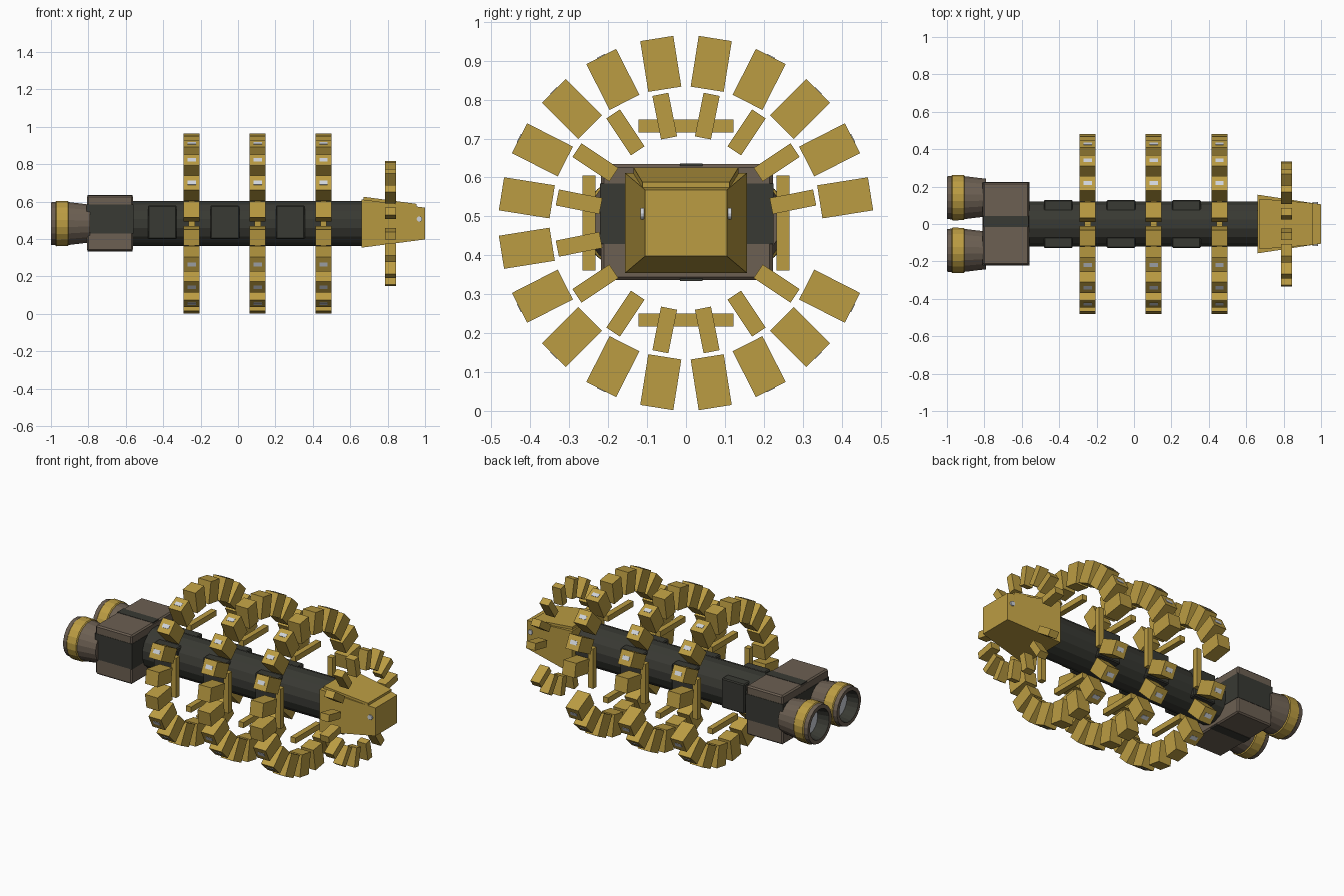
import bpy, bmesh, math
from mathutils import Matrix, Vector

if "Cube" in bpy.data.objects:
    bpy.data.objects.remove(bpy.data.objects["Cube"])

ZC = 0.483  # height of the long axis


def material(name, rgb):
    m = bpy.data.materials.new(name)
    m.diffuse_color = (*rgb, 1)
    m.use_nodes = True
    m.node_tree.nodes["Principled BSDF"].inputs["Base Color"].default_value = m.diffuse_color
    return m


GOLD = material("gold", (0.50, 0.335, 0.055))
BROWN = material("brown_grey", (0.150, 0.115, 0.085))
DARK = material("dark_olive", (0.040, 0.041, 0.033))
LIGHT = material("pale_light", (0.62, 0.65, 0.70))


def finish(name, bm, mats):
    bmesh.ops.recalc_face_normals(bm, faces=bm.faces)
    me = bpy.data.meshes.new(name)
    bm.to_mesh(me)
    bm.free()
    for m in mats:
        me.materials.append(m)
    ob = bpy.data.objects.new(name, me)
    bpy.context.collection.objects.link(ob)
    return ob


def add_box(bm, centre, size, turn=Matrix(), mat=0):
    m = turn @ Matrix.Translation(centre) @ Matrix.Diagonal((*size, 1))
    vs = bmesh.ops.create_cube(bm, size=1, matrix=m)["verts"]
    for f in {f for v in vs for f in v.link_faces}:
        f.material_index = mat


def box(name, centre, size, mat, bevel=0):
    bm = bmesh.new()
    add_box(bm, centre, size)
    if bevel:
        bmesh.ops.bevel(bm, geom=bm.edges[:], offset=bevel, segments=1, affect='EDGES')
    return finish(name, bm, [mat])


def lathe(name, profile, y, sides, mats, rule=lambda x: 0):
    """Spin (x, radius) points around a line parallel to x."""
    bm = bmesh.new()
    rings = []
    for x, r in profile:
        rings.append([bm.verts.new((x, y + r * math.sin(a), ZC + r * math.cos(a)))
                      for a in (math.tau * (i + 0.5) / sides for i in range(sides))])
    for k in range(len(rings) - 1):
        for i in range(sides):
            j = (i + 1) % sides
            f = bm.faces.new((rings[k][i], rings[k][j], rings[k + 1][j], rings[k + 1][i]))
            f.material_index = rule(k)
    bm.faces.new(rings[0])
    last = bm.faces.new(rings[-1])
    last.material_index = rule(len(rings) - 1)
    return finish(name, bm, mats)


def frustum(name, x0, sect0, x1, sect1, mat):
    """Four-sided taper; each section is (y half width, z low, z high)."""
    bm = bmesh.new()
    a, b = [[bm.verts.new((x, s * h, z)) for s, z in ((-1, lo), (1, lo), (1, hi), (-1, hi))]
            for x, (h, lo, hi) in ((x0, sect0), (x1, sect1))]
    bm.faces.new(a)
    bm.faces.new(b)
    for i in range(4):
        j = (i + 1) % 4
        bm.faces.new((a[i], a[j], b[j], b[i]))
    return finish(name, bm, [mat])


def block_ring(name, x, count, gap, radius, size, windows=()):
    """Ring of radial blocks with one left out; some carry a window plate."""
    bm = bmesh.new()
    for i in range(count):
        if i == gap:
            continue
        turn = Matrix.Translation((x, 0, ZC)) @ Matrix.Rotation(-math.tau * (i + 0.5) / count, 4, 'X')
        add_box(bm, Vector((0, 0, radius)), size, turn)
        if i in windows:
            add_box(bm, Vector((0, 0, radius + size[2] / 2)), (0.045, 0.024, 0.004), turn, 1)
    return finish(name, bm, [GOLD, LIGHT])


# Main hull tube
lathe("hull_tube", [(-0.60, 0.123), (0.68, 0.123)], 0, 16, [DARK])

# Side panels on the hull
for n, x in enumerate((-0.405, -0.07, 0.28)):
    for s in (-1, 1):
        box(f"hull_panel_{n}_{'right' if s > 0 else 'left'}", (x, s * 0.098, 0.49),
            (0.155, 0.06, 0.18), DARK, 0.006)

# Engine block with dark waist band and centre stripe
box("engine_block", (-0.685, 0.002, 0.485), (0.246, 0.442, 0.298), BROWN, 0.008)
box("engine_block_band", (-0.685, 0.002, 0.507), (0.250, 0.446, 0.155), DARK)
box("engine_block_stripe", (-0.685, 0.014, 0.485), (0.24, 0.058, 0.302), DARK)

# Twin hollow engine nozzles: outer shell, gold band, dark throat, pale core
for s in (-1, 1):
    side = "right" if s > 0 else "left"
    shell = [(-0.79, 0.102), (-0.905, 0.116), (-0.91, 0.122), (-0.97, 0.123), (-0.975, 0.118),
             (-1.0, 0.115), (-1.0, 0.092), (-0.93, 0.080)]
    lathe(f"nozzle_{side}", shell, s * 0.141, 20, [BROWN, GOLD, DARK, LIGHT],
          lambda k: (0, 1, 1, 1, 0, 0, 2, 3)[k])

# Three big rings, each with four straight inner bars
windows = (1, 2, 3, 6, 7, 8, 11, 12, 13, 16, 17, 18)
for n, x in enumerate((-0.248, 0.105, 0.457)):
    block_ring(f"big_ring_{n}", x, 20, 5, 0.414, (0.085, 0.086, 0.132), windows)
    bm = bmesh.new()
    for q in range(4):
        turn = Matrix.Translation((x, 0, ZC)) @ Matrix.Rotation(q * math.pi / 2, 4, 'X')
        add_box(bm, Vector((0, 0, 0.249)), (0.034, 0.243, 0.034), turn)
    finish(f"ring_bars_{n}", bm, [GOLD])

# Small ring around the nose
block_ring("small_ring", 0.815, 16, 4, 0.28, (0.06, 0.042, 0.114))

# Tapered nose with raised top plate
frustum("nose", 0.66, (0.157, 0.354, 0.612), 1.0, (0.105, 0.398, 0.568), GOLD)
frustum("nose_top_plate", 0.672, (0.135, 0.56, 0.626), 0.955, (0.112, 0.54, 0.588), GOLD)

# Small round lamps on the nose sides
for s in (-1, 1):
    bm = bmesh.new()
    bmesh.ops.create_cone(bm, cap_ends=True, segments=12, radius1=0.015, radius2=0.015, depth=0.012,
                          matrix=Matrix.Translation((0.97, s * 0.111, 0.507)) @ Matrix.Rotation(math.pi / 2, 4, 'X'))
    finish(f"nose_lamp_{'right' if s > 0 else 'left'}", bm, [LIGHT])
